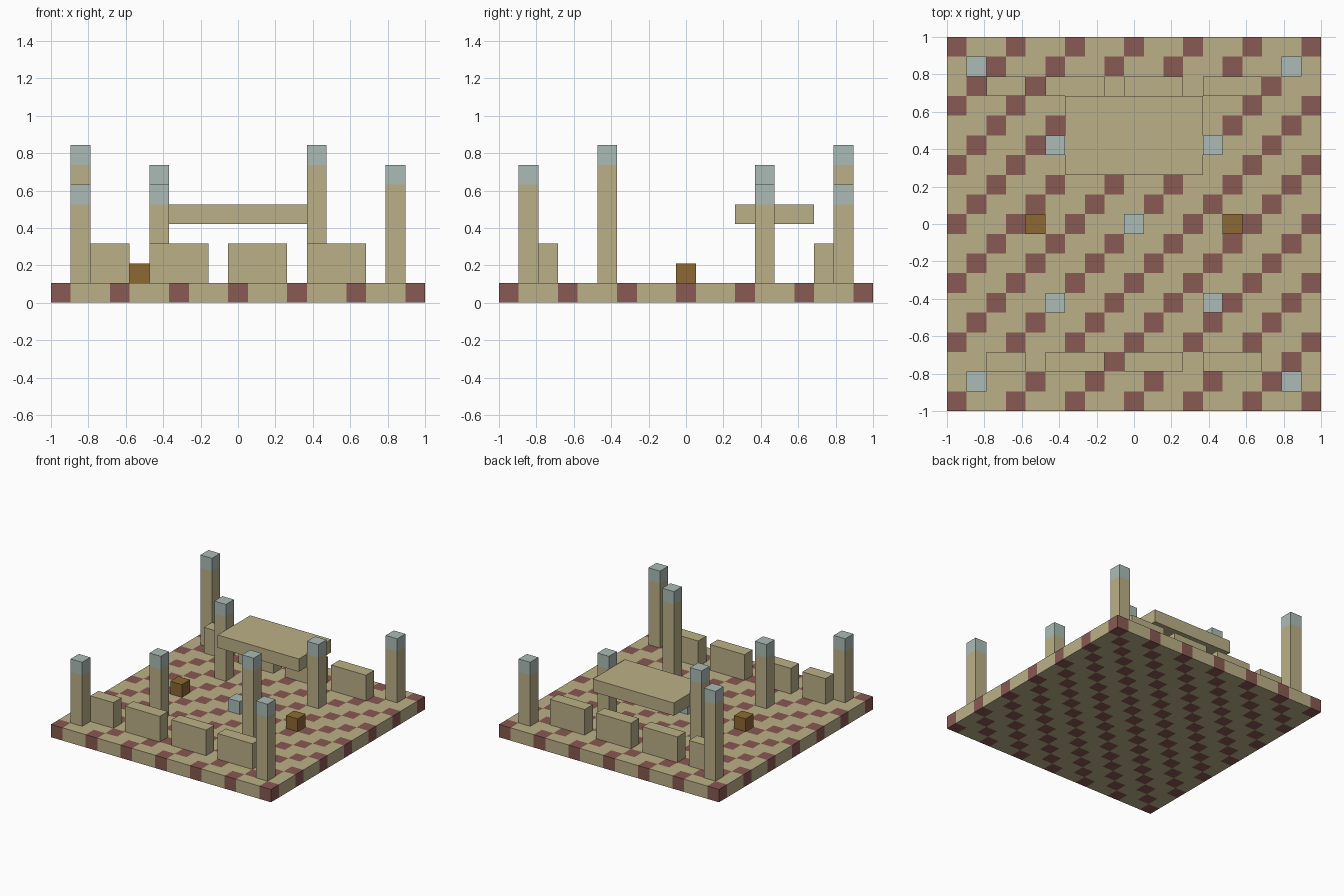
import bpy
import bmesh
from mathutils import Vector

if "Cube" in bpy.data.objects:
    bpy.data.objects.remove(bpy.data.objects["Cube"], do_unlink=True)

N = 19            # cells along each side
C = 2 / N         # cell size


def material(name, rgb):
    mat = bpy.data.materials.new(name)
    mat.use_nodes = True
    mat.diffuse_color = (*rgb, 1)
    bsdf = mat.node_tree.nodes["Principled BSDF"]
    bsdf.inputs["Base Color"].default_value = (*rgb, 1)
    bsdf.inputs["Roughness"].default_value = 0.9
    return mat


SAND = material("sandstone", (0.50, 0.434, 0.242))
RED = material("red tile", (0.25, 0.10, 0.085))
PALE = material("pale blue lamp", (0.407, 0.50, 0.462))
BROWN = material("brown wood", (0.262, 0.138, 0.032))


def block(name, x, y, z, mats, cuts=(), rule=None):
    """Box over inclusive cell ranges, cut at (axis, cell) planes, coloured by rule."""
    lo = Vector((x[0] * C - 1, y[0] * C - 1, z[0] * C))
    hi = Vector(((x[1] + 1) * C - 1, (y[1] + 1) * C - 1, (z[1] + 1) * C))
    bm = bmesh.new()
    bmesh.ops.create_cube(bm, size=1)
    for v in bm.verts:
        v.co = (lo + hi) / 2 + v.co * (hi - lo)
    for axis, cell in cuts:
        normal = Vector((0, 0, 0))
        normal[axis] = 1
        offset = cell * C - (1 if axis < 2 else 0)
        bmesh.ops.bisect_plane(bm, geom=bm.verts[:] + bm.edges[:] + bm.faces[:],
                               plane_co=normal * offset, plane_no=normal)
    if rule:
        for f in bm.faces:
            inside = f.calc_center_median() - f.normal * C / 2
            f.material_index = rule(inside)
    mesh = bpy.data.meshes.new(name)
    bm.to_mesh(mesh)
    bm.free()
    for mat in mats:
        mesh.materials.append(mat)
    obj = bpy.data.objects.new(name, mesh)
    bpy.context.collection.objects.link(obj)
    return obj


# Floor slab with diagonal red tiles
def diagonal_tile(p):
    return int((int((p.x + 1) / C) - int((p.y + 1) / C)) % 3 == 0)


grid_lines = [(axis, n) for axis in (0, 1) for n in range(1, N)]
block("floor", (0, N - 1), (0, N - 1), (0, 0), (SAND, RED), grid_lines, diagonal_tile)

# Low wall segments along the front and back
for side, row in (("front", 2), ("back", 16)):
    for n, span in enumerate(((2, 3), (5, 7), (9, 11), (13, 15)), 1):
        block(f"{side}_wall_{n}", span, (row, row), (1, 2), (SAND,))

# Pillars with a pale lamp cell on top: column, row, top cell
pillars = {
    "outer_front_right": (1, 1, 5), "outer_front_left": (17, 1, 6),
    "outer_back_right": (1, 17, 7), "outer_back_left": (17, 17, 5),
    "inner_front_right": (5, 5, 5), "inner_front_left": (13, 5, 7),
    "inner_back_right": (5, 13, 6), "inner_back_left": (13, 13, 5),
}
for name, (i, j, top) in pillars.items():
    block(name + "_pillar", (i, i), (j, j), (1, top), (SAND, PALE), [(2, top)],
          lambda p, t=top: int(p.z > t * C))

# Canopy slab held between the inner back pillars
block("canopy", (6, 12), (12, 15), (4, 4), (SAND,))

# Centre lamp and the two wooden crates
block("centre_lamp", (9, 9), (9, 9), (1, 1), (PALE,))
for side, i in (("right", 4), ("left", 14)):
    block(side + "_crate", (i, i), (9, 9), (1, 1), (BROWN,))
